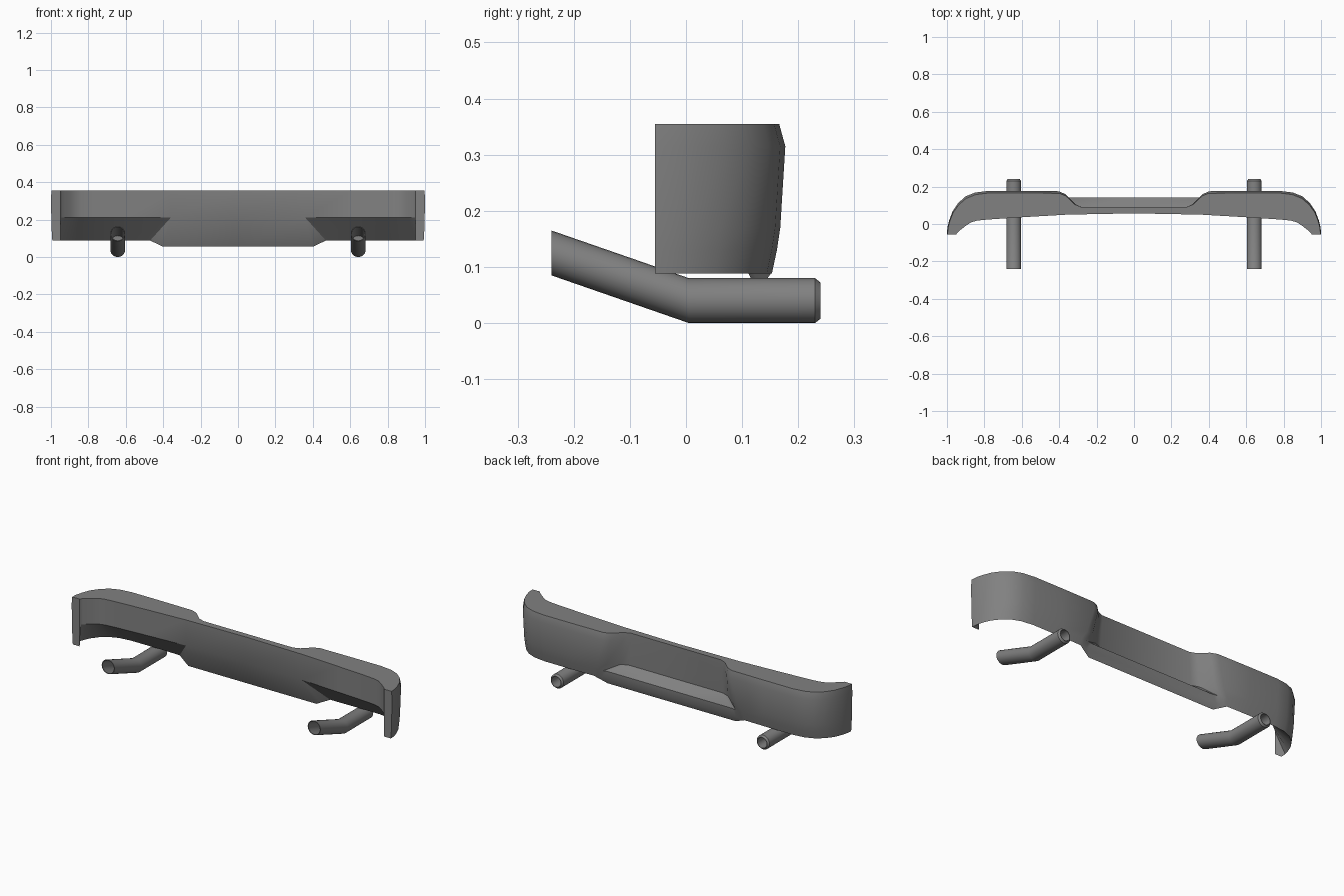
import bpy, bmesh, math

if "Cube" in bpy.data.objects:
    bpy.data.objects.remove(bpy.data.objects["Cube"], do_unlink=True)

GREY = (0.22, 0.22, 0.22, 1)
mat = bpy.data.materials.new("mid grey")
mat.use_nodes = True
mat.diffuse_color = GREY
mat.node_tree.nodes["Principled BSDF"].inputs["Base Color"].default_value = GREY


def loft(name, loops, angle, caps=False):
    """Skin closed loops of equal length into one object."""
    bm = bmesh.new()
    rings = [[bm.verts.new(p) for p in loop] for loop in loops]
    for a, b in zip(rings, rings[1:]):
        for i in range(len(a)):
            j = (i + 1) % len(a)
            bm.faces.new((a[i], a[j], b[j], b[i]))
    if caps:
        bm.faces.new(rings[0])
        bm.faces.new(rings[-1])
    bmesh.ops.remove_doubles(bm, verts=bm.verts, dist=0.0005)
    bmesh.ops.recalc_face_normals(bm, faces=bm.faces)
    mesh = bpy.data.meshes.new(name)
    bm.to_mesh(mesh)
    bm.free()
    mesh.materials.append(mat)
    obj = bpy.data.objects.new(name, mesh)
    bpy.context.collection.objects.link(obj)
    bpy.ops.object.select_all(action='DESELECT')
    obj.select_set(True)
    bpy.context.view_layer.objects.active = obj
    bpy.ops.object.shade_smooth_by_angle(angle=math.radians(angle))
    return obj


# Bumper: cross-sections from the centre out to one wing
TOP, INNER_LOW, LOW = 0.355, 0.21, 0.088
HEIGHTS = (TOP, 0.315, 0.17, 0.13, LOW)


def section(outer, inner, inner_low=INNER_LOW):
    return outer + [(*inner, inner_low), (*inner, TOP)]


def wing(outer, inner, inner_low=INNER_LOW):
    """Skin section with a slight tuck at the top and towards the bottom."""
    x, y = outer
    k = min(1, max(0, (y + 0.055) / 0.2))
    pts = []
    for z, tuck in zip(HEIGHTS, (0.011, 0, 0.009, 0.015, 0.024)):
        pts.append((x * (1 - tuck * 0.3), y - tuck * k, z))
    return section(pts + [pts[-1]], inner, inner_low)


# Step recess and its ledge
recess = [(0.09, TOP), (0.09, 0.315), (0.088, 0.17), (0.143, 0.13), (0.142, LOW), (0.128, 0.055)]
centre = section([(0, y, z) for y, z in recess], (0, 0.057))
corner_x = (0.28, 0.28, 0.29, 0.39, 0.41, 0.40)
corner = section([(x, y, z) for x, (y, z) in zip(corner_x, recess)], (0.36, 0.05))
shoulder = wing((0.40, 0.175), (0.36, 0.05))
for i, x in enumerate((0.40, 0.40, 0.44, 0.465, 0.47, 0.47)):
    shoulder[i] = (x, *shoulder[i][1:])


def blend(a, b, t, bulge):
    """Section between two others, bowed outward above the ledge."""
    out = []
    for i, (p, q) in enumerate(zip(a, b)):
        x, y, z = (u + (v - u) * t for u, v in zip(p, q))
        out.append((x, y + (bulge if i < 3 else 0), z))
    return out


half = [centre, corner, blend(corner, shoulder, 0.3, -0.008),
        blend(corner, shoulder, 0.7, 0.008), shoulder]

# Curved wing ends
for outer, inner in (((0.60, 0.177), (0.60, 0.036)), ((0.78, 0.177), (0.78, 0.024)),
                     ((0.85, 0.168), (0.84, 0.018)), ((0.90, 0.148), (0.873, 0.008)),
                     ((0.94, 0.112), (0.90, -0.01)), ((0.97, 0.068), (0.923, -0.028)),
                     ((0.988, 0.02), (0.94, -0.042)), ((0.998, -0.02), (0.947, -0.049))):
    half.append(wing(outer, inner))
half.append(wing((1.0, -0.055), (0.95, -0.055), LOW))

mirrored = [[(-x, y, z) for x, y, z in s] for s in reversed(half[1:])]
loft("bumper_shell", mirrored + half, 32, caps=True)

# Bent exhaust pipes with a chamfered, hollow tail
SIDES, PIPE_X = 24, 0.643


def ring(x, y, z, r):
    return [(x + r * math.cos(2 * math.pi * i / SIDES), y,
             z + r * math.sin(2 * math.pi * i / SIDES)) for i in range(SIDES)]


PIPE = ((-0.1, 0.078, 0.036), (-0.24, 0.125, 0.036), (-0.24, 0.125, 0.04), (0.005, 0.04, 0.04),
        (0.23, 0.04, 0.04), (0.24, 0.04, 0.032), (0.24, 0.04, 0.029), (0.12, 0.04, 0.029))
for side, label in ((1, "left"), (-1, "right")):
    loft(label + "_exhaust_pipe", [ring(side * PIPE_X, *p) for p in PIPE], 28, caps=True)
